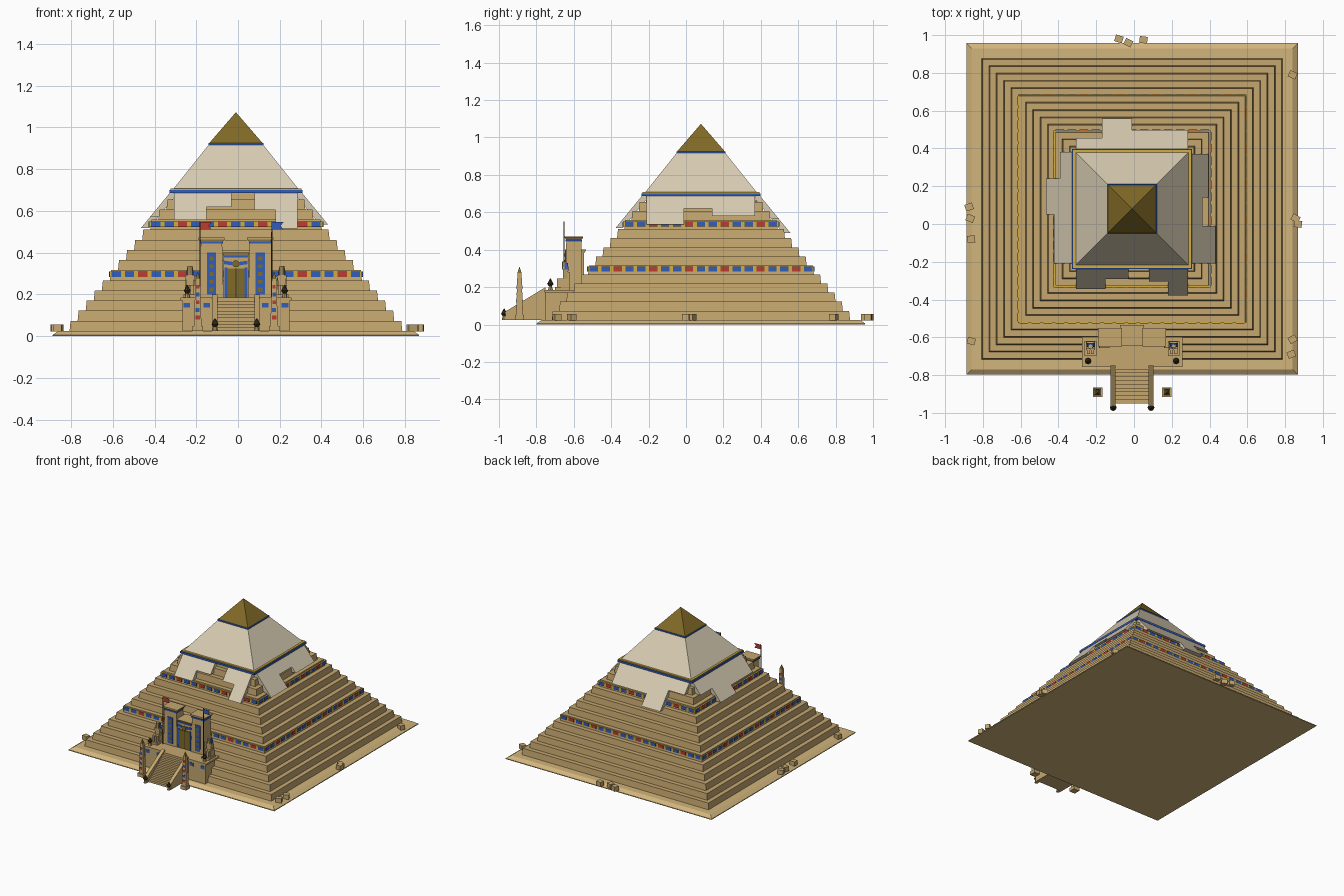
import bpy, bmesh, math, random
from mathutils import Matrix, Vector

cube = bpy.data.objects.get("Cube")
if cube:
    bpy.data.objects.remove(cube, do_unlink=True)

CX, CY = -0.01, 0.08          # pyramid centre
SLOPE, APEX = 0.82, 1.073     # casing run per rise, tip height
random.seed(4)


def material(name, rgb):
    m = bpy.data.materials.new(name)
    m.use_nodes = True
    m.diffuse_color = (*rgb, 1)
    bsdf = m.node_tree.nodes["Principled BSDF"]
    bsdf.inputs["Base Color"].default_value = (*rgb, 1)
    bsdf.inputs["Roughness"].default_value = 0.9
    return m


SAND = material("sandstone", (0.56, 0.39, 0.16))
PALE = material("desert sand", (0.64, 0.46, 0.2))
LIME = material("limestone", (0.68, 0.6, 0.44))
GOLD = material("old gold", (0.22, 0.145, 0.02))
YELLOW = material("bright gold", (0.66, 0.42, 0.05))
BLUE = material("lapis blue", (0.03, 0.11, 0.5))
RED = material("painted red", (0.5, 0.045, 0.03))
DARK = material("dark bronze", (0.05, 0.035, 0.012))


class Part:
    """Collects solids into one named object."""

    def __init__(self, name):
        self.name, self.bm, self.mats = name, bmesh.new(), []

    def paint(self, faces, mat):
        if mat not in self.mats:
            self.mats.append(mat)
        for f in faces:
            f.material_index = self.mats.index(mat)

    def prism(self, ring_a, ring_b, mat):
        a = [self.bm.verts.new(p) for p in ring_a]
        b = [self.bm.verts.new(p) for p in ring_b]
        n = len(a)
        faces = [self.bm.faces.new(a[::-1])]
        if n == len(b):
            faces.append(self.bm.faces.new(b))
        for i in range(n):
            j = (i + 1) % n
            side = [a[i], a[j]] + ([b[j], b[i]] if n == len(b) else [b[0]])
            faces.append(self.bm.faces.new(side))
        self.paint(faces, mat)

    def block(self, x, y, z0, z1, base, mat=SAND, top=None, spin=0):
        """Box or tapered block; top=0 makes a point."""
        top = base if top is None else top
        turn = Matrix.Rotation(spin, 3, 'Z')

        def ring(half, z):
            hx, hy = half
            corners = ((-hx, -hy), (hx, -hy), (hx, hy), (-hx, hy))
            return [turn @ Vector((u, v, 0)) + Vector((x, y, z)) for u, v in corners]
        upper = [(x, y, z1)] if top == 0 else ring(top, z1)
        self.prism(ring(base, z0), upper, mat)

    def cone(self, x, y, z0, z1, r0, r1, mat, sides=8):
        got = bmesh.ops.create_cone(self.bm, cap_ends=True, segments=sides, radius1=r0, radius2=r1,
                                    depth=z1 - z0, matrix=Matrix.Translation((x, y, (z0 + z1) / 2)))
        self.paint({f for v in got["verts"] for f in v.link_faces}, mat)

    def done(self):
        bmesh.ops.recalc_face_normals(self.bm, faces=self.bm.faces)
        mesh = bpy.data.meshes.new(self.name)
        self.bm.to_mesh(mesh)
        self.bm.free()
        for m in self.mats:
            mesh.materials.append(m)
        ob = bpy.data.objects.new(self.name, mesh)
        bpy.context.collection.objects.link(ob)
        return ob


def square(h):
    return (h, h)


# Ground slab and stepped core
p = Part("ground_slab")
p.block(CX, CY, 0, 0.006, square(0.878), PALE)
p.block(CX, CY, 0.006, 0.025, square(0.878), PALE, square(0.85))
p.done()
STEP, RISE = 0.0387, 0.0485
p = Part("stepped_core")
for k in range(14):
    h, z = 0.797 - STEP * k, 0.025 + RISE * k
    p.block(CX, CY, z, z + RISE, square(h), SAND, square(h - 0.005))
p.done()

# Painted bands round two of the steps
for name, h, z, count in (("lower_band", 0.605, 0.283, 19), ("upper_band", 0.416, 0.523, 13)):
    p = Part(name)
    p.block(CX, CY, z, z + 0.027, square(h), YELLOW)
    pitch = 2 * h / count
    for i in range(count):
        mat = RED if i % 3 == 2 else BLUE
        u = (i - (count - 1) / 2) * pitch
        for side in (-1, 1):
            p.block(CX + u, CY + side * h, z + 0.001, z + 0.026, (pitch * 0.35, 0.003), mat)
            p.block(CX + side * h, CY + u, z + 0.001, z + 0.026, (0.003, pitch * 0.35), mat)
    p.done()

# Smooth casing, its broken lower slabs, and the capstone
p = Part("casing")
p.block(CX, CY, 0.69, 0.92, square(0.312), LIME, square(0.128))
p.done()
strips = (
    ((-0.296, -0.14, 0.557), (-0.14, -0.02, 0.62), (0.09, 0.19, 0.605), (0.19, 0.296, 0.515)),
    ((-0.29, -0.09, 0.535), (-0.09, 0.06, 0.62), (0.06, 0.29, 0.58)),
    ((-0.296, 0, 0.563), (0, 0.16, 0.49), (0.16, 0.296, 0.615)),
    ((-0.3, -0.16, 0.608), (-0.16, 0.03, 0.518), (0.03, 0.29, 0.57)))
p = Part("broken_casing")
for i, row in enumerate(strips):
    turn = Matrix.Translation((CX, CY, 0)) @ Matrix.Rotation(i * math.pi / 2, 4, 'Z')
    for u0, u1, low in row:
        out = [(SLOPE * (APEX - z) - d, z) for z, d in ((low, 0), (0.7, 0), (0.7, 0.04), (low, 0.04))]
        p.prism(*[[turn @ Vector((u, -d, z)) for d, z in out] for u in (u0, u1)], LIME)
p.done()
p = Part("casing_trim")
p.block(CX, CY, 0.687, 0.701, square(0.318), BLUE)
p.block(CX, CY, 0.701, 0.708, square(0.313), YELLOW)
p.block(CX, CY, 0.914, 0.926, square(0.131), BLUE)
p.done()
p = Part("capstone")
p.block(CX, CY, 0.926, APEX, square(0.127), GOLD, 0)
p.done()

# Entrance platform with blue inlays
FLOOR = 0.185
p = Part("entrance_platform")
p.block(CX, -0.64, 0.025, 0.172, (0.256, 0.11))
p.block(CX, -0.64, 0.172, FLOOR, (0.266, 0.117))
for s in (-1, 1):
    for u in (0.14, 0.235):
        p.block(CX + s * u, -0.751, 0.137, 0.16, (0.016, 0.003), BLUE)
p.done()

# Stairs with sloping side walls
p = Part("stairs")
for i in range(10):
    y = -0.95 + 0.02 * i
    p.block(CX, (y - 0.75) / 2, 0.025 + 0.016 * i, 0.041 + 0.016 * i, (0.09, (-0.75 - y) / 2))
wall = ((-0.965, 0.025), (-0.75, 0.025), (-0.75, 0.2), (-0.965, 0.07))
for s in (-1, 1):
    p.prism(*[[(CX + s * u, y, z) for y, z in wall] for u in (0.088, 0.114)], SAND)
p.done()

# Gate between the towers
p = Part("gate")
p.block(CX, -0.59, FLOOR, 0.385, (0.06, 0.045))
p.block(CX, -0.59, 0.385, 0.4, (0.06, 0.048), SAND, (0.064, 0.056))
p.block(CX, -0.637, 0.376, 0.386, (0.058, 0.004), BLUE)
p.block(CX, -0.636, FLOOR, 0.325, (0.04, 0.004), GOLD)
p.block(CX, -0.641, FLOOR, 0.325, (0.002, 0.002), DARK)
for s in (-1, 1):
    p.block(CX + s * 0.048, -0.637, FLOOR, 0.33, (0.007, 0.004), BLUE)
    wing = ((0.008, 0.338), (0.056, 0.345), (0.056, 0.362), (0.008, 0.355))
    p.prism(*[[(CX + s * u, y, z) for u, z in wing] for y in (-0.641, -0.633)], BLUE)
p.done()
disc = Part("sun_disc")
disc.cone(0, 0, -0.004, 0.004, 0.017, 0.017, GOLD, 12)
disc = disc.done()
disc.location, disc.rotation_euler = (CX, -0.643, 0.347), (math.pi / 2, 0, 0)

# Mirrored entrance furniture
for s, side in ((-1, "right"), (1, "left")):
    # Tower with flared cornice and blue panel
    x = CX + s * 0.117
    p = Part(side + "_tower")
    p.block(x, -0.6, FLOOR, 0.45, (0.058, 0.045), SAND, (0.051, 0.04))
    p.block(x, -0.6, 0.443, 0.452, (0.054, 0.043), BLUE)
    p.block(x, -0.6, 0.452, 0.464, (0.052, 0.041), SAND, (0.063, 0.049))
    p.block(x, -0.6, 0.464, 0.472, (0.063, 0.049))
    p.block(x, -0.643, 0.2, 0.4, (0.022, 0.004), BLUE)
    for i in range(5):
        z = 0.215 + i * 0.037
        p.block(x, -0.6475, z, z + 0.018, (0.01, 0.001), GOLD)
    p.done()

    # Flagpole and swallow-tailed flag
    x = CX + s * 0.172
    p = Part(side + "_flagpole")
    p.cone(x, -0.652, FLOOR, 0.55, 0.004, 0.003, DARK, 6)
    flag = ((0, 0.512), (0.055, 0.512), (0.042, 0.529), (0.055, 0.546), (0, 0.546))
    p.prism(*[[(x + u, y, z) for u, z in flag] for y in (-0.654, -0.651)], RED if s < 0 else BLUE)
    p.done()

    # Seated statue
    x = CX + s * 0.22
    p = Part(side + "_statue")
    p.block(x, -0.66, FLOOR, 0.2, (0.031, 0.04))
    p.block(x, -0.645, 0.2, 0.245, (0.024, 0.022))
    p.block(x, -0.628, 0.245, 0.28, (0.022, 0.006))
    for leg in (-0.011, 0.011):
        p.block(x + leg, -0.678, 0.2, 0.245, (0.008, 0.011))
    p.block(x, -0.645, 0.245, 0.293, (0.016, 0.012), SAND, (0.024, 0.013))
    p.block(x, -0.64, 0.285, 0.33, (0.021, 0.011), BLUE, (0.013, 0.01))
    p.cone(x, -0.65, 0.293, 0.336, 0.013, 0.012, SAND)
    p.done()

    # Obelisk with painted marks
    x = CX + s * 0.183
    p = Part(side + "_obelisk")
    p.block(x, -0.89, 0.025, 0.05, square(0.025))
    p.block(x, -0.89, 0.05, 0.275, square(0.018), SAND, square(0.011))
    p.block(x, -0.89, 0.275, 0.31, square(0.011), GOLD, 0)
    for i in range(5):
        z = 0.08 + i * 0.037
        r = 0.018 - 0.007 * (z - 0.05) / 0.225
        p.block(x, -0.89, z, z + 0.018, (r * 0.6, r + 0.002), RED if i % 2 == 0 else BLUE)
    p.done()

    # Braziers on the platform and at the stair foot
    p = Part(side + "_braziers")
    for u, y, z in ((0.233, -0.725, FLOOR), (0.1, -0.972, 0.025)):
        p.cone(CX + s * u, y, z, z + 0.02, 0.013, 0.008, SAND)
        p.cone(CX + s * u, y, z + 0.02, z + 0.034, 0.008, 0.018, DARK)
        p.cone(CX + s * u, y, z + 0.034, z + 0.06, 0.016, 0.002, DARK)
    p.done()

# Fallen blocks round the edge
spots = ((-0.08, 0.98), (-0.03, 0.96), (0.05, 0.975), (0.84, 0.79), (0.855, 0.03), (0.868, 0),
         (0.84, -0.61), (0.833, -0.69), (-0.873, 0.09), (-0.867, 0.03), (-0.862, -0.08), (-0.862, -0.62))
p = Part("fallen_blocks")
for x, y in spots:
    p.block(x, y, 0.022, 0.056, (0.021, 0.018), SAND, spin=random.uniform(-0.6, 0.6))
p.done()
